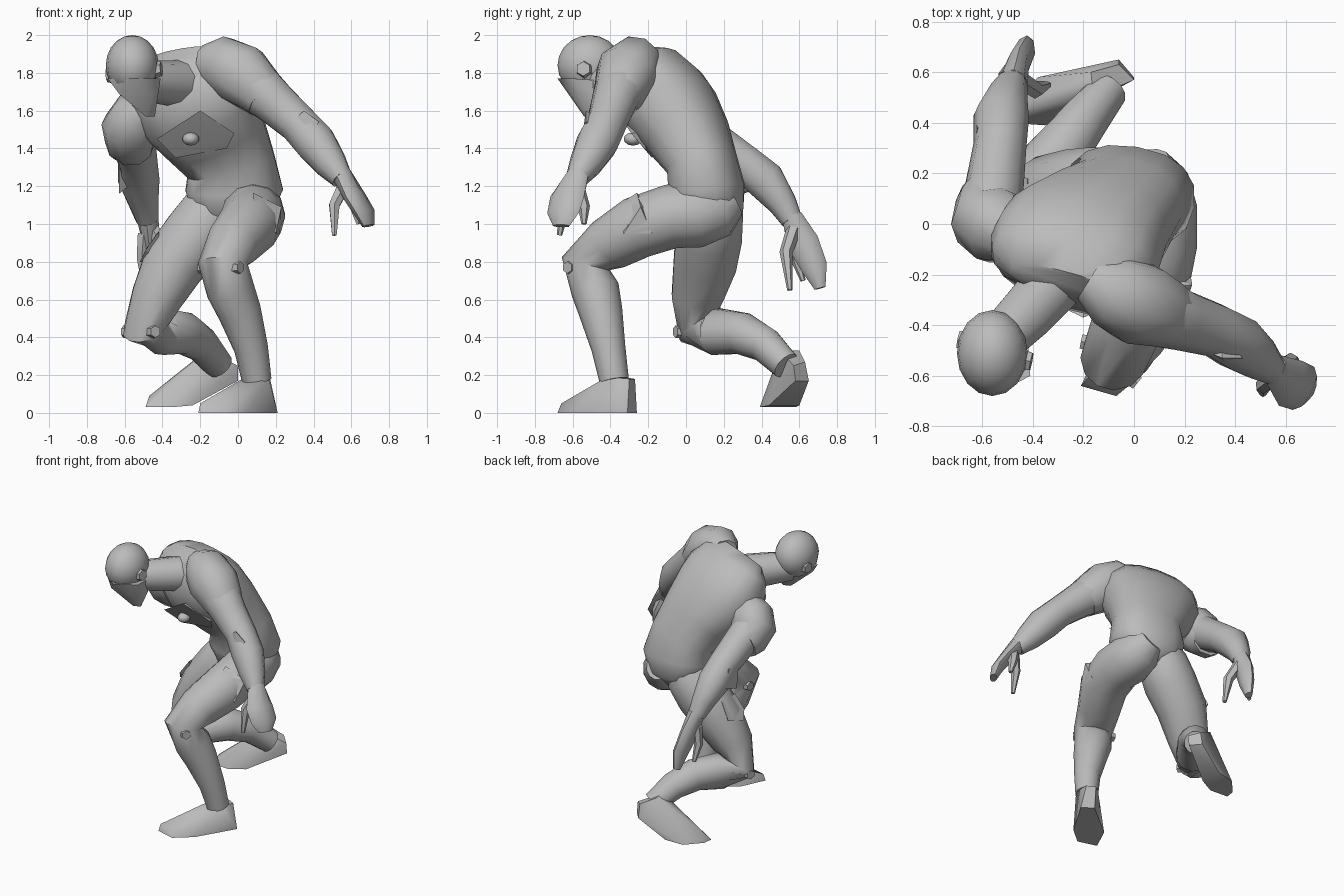
import bpy, bmesh, math
from mathutils import Vector, Matrix

cube = bpy.data.objects.get("Cube")
if cube:
    bpy.data.objects.remove(cube)

clay = bpy.data.materials.new("clay grey")
clay.use_nodes = True
clay.diffuse_color = (.5, .5, .5, 1)
clay.node_tree.nodes["Principled BSDF"].inputs["Base Color"].default_value = clay.diffuse_color


def finish(name, bm, angle=50):
    """Turn a bmesh into a shaded object."""
    bmesh.ops.recalc_face_normals(bm, faces=bm.faces)
    mesh = bpy.data.meshes.new(name)
    bm.to_mesh(mesh)
    bm.free()
    mesh.materials.append(clay)
    obj = bpy.data.objects.new(name, mesh)
    bpy.context.collection.objects.link(obj)
    bpy.ops.object.select_all(action='DESELECT')
    obj.select_set(True)
    bpy.context.view_layer.objects.active = obj
    bpy.ops.object.shade_smooth_by_angle(angle=math.radians(angle))
    return obj


def loft(name, sections, side=(1, 0, 0), side_end=None, sides=10, power=1.0):
    """Skin rounded rings (x, y, z, width[, depth]) along a path; a low power squares them."""
    bm = bmesh.new()
    centres = [Vector(s[:3]) for s in sections]
    start, end = Vector(side), Vector(side_end or side)
    last = len(sections) - 1
    rings = []
    for i, s in enumerate(sections):
        before, after = centres[max(i - 1, 0)], centres[min(i + 1, last)]
        tangent = (centres[i] - before).normalized() + (after - centres[i]).normalized()
        tangent.normalize()
        across = start.lerp(end, i / last)
        across = (across - tangent * across.dot(tangent)).normalized()
        deep = tangent.cross(across)
        ring = []
        for k in range(sides):
            a = math.tau * k / sides
            u, v = (math.copysign(abs(t) ** power, t) for t in (math.cos(a), math.sin(a)))
            ring.append(bm.verts.new(centres[i] + across * s[3] * u + deep * s[-1] * v))
        rings.append(ring)
    for low, high in zip(rings, rings[1:]):
        for k in range(sides):
            n = (k + 1) % sides
            bm.faces.new((low[k], low[n], high[n], high[k]))
    bm.faces.new(rings[0])
    bm.faces.new(rings[-1])
    return finish(name, bm)


def hull(name, points, angle=30):
    """Wrap a few corner points in a convex solid."""
    bm = bmesh.new()
    for p in points:
        bm.verts.new(p)
    result = bmesh.ops.convex_hull(bm, input=bm.verts)
    bmesh.ops.delete(bm, geom=list(set(result["geom_interior"])), context='VERTS')
    return finish(name, bm, angle)


def ball(name, centre, scale, segments=16, rings=10):
    bm = bmesh.new()
    bmesh.ops.create_uvsphere(bm, u_segments=segments, v_segments=rings, radius=1,
                              matrix=Matrix.LocRotScale(Vector(centre), None, Vector(scale)))
    return finish(name, bm)


def stud(name, centre, axis, radius, depth):
    """Hexagonal button with a bevelled rim, facing along an axis."""
    turn = Vector(axis).to_track_quat('Z', 'Y').to_matrix().to_4x4()
    bm = bmesh.new()
    bmesh.ops.create_cone(bm, cap_ends=True, segments=6, radius1=radius, radius2=radius * .8,
                          depth=depth, matrix=Matrix.Translation(centre) @ turn)
    return finish(name, bm, 20)


# Torso: bent forward, with the shoulder line twisted and rolled
loft("torso", [(-.03, .13, .98, .09, .1), (-.03, .125, 1.06, .21, .18), (-.02, .11, 1.18, .262, .2),
               (-.04, .085, 1.32, .24, .185), (-.12, .01, 1.47, .28, .22),
               (-.21, -.08, 1.61, .335, .245), (-.25, -.14, 1.73, .335, .22),
               (-.28, -.18, 1.83, .295, .155), (-.3, -.23, 1.88, .2, .07)],
     side=(1, -.1, .1), side_end=(.79, -.46, .4), sides=16, power=.85)
hull("chest_plate", [(-.43, -.26, 1.45), (-.2, -.37, 1.6), (-.02, -.29, 1.48), (-.06, -.22, 1.4),
                     (-.33, -.18, 1.35), (-.2, -.05, 1.5)], 10)
ball("chest_stud", (-.25, -.28, 1.45), (.045, .05, .035), 8, 6)

# Head and neck
loft("neck", [(-.54, -.47, 1.76, .1), (-.42, -.35, 1.75, .115), (-.25, -.16, 1.74, .13)],
     side=(0, 0, 1))
ball("cranium", (-.56, -.51, 1.84), (.14, .17, .16))
hull("face", [(-.69, -.57, 1.77), (-.68, -.46, 1.76), (-.41, -.6, 1.77), (-.42, -.46, 1.76),
              (-.56, -.68, 1.77), (-.63, -.6, 1.69), (-.49, -.54, 1.57), (-.44, -.52, 1.57),
              (-.43, -.45, 1.66), (-.56, -.42, 1.7), (-.45, -.6, 1.67)], 45)
for label, place, way in (("left", (-.425, -.54, 1.82), 1), ("right", (-.675, -.46, 1.79), -1)):
    stud(label + "_ear_disc", place, (way, -.2 * way, .1 * way), .048, .04)

# Arms, shoulder pads and hands
loft("left_arm", [(-.1, -.27, 1.83, .13), (.05, -.33, 1.77, .15), (.19, -.38, 1.645, .122),
                  (.32, -.42, 1.53, .108), (.41, -.47, 1.43, .113), (.49, -.53, 1.32, .09),
                  (.55, -.58, 1.24, .06)], side=(0, 1, 0))
loft("left_shoulder_pad", [(-.17, -.21, 1.85, .1), (-.09, -.26, 1.85, .148),
                           (.02, -.315, 1.79, .168), (.11, -.35, 1.71, .14),
                           (.15, -.37, 1.67, .125)], side=(0, 1, 0), power=.9)
loft("right_arm", [(-.5, -.03, 1.58, .12), (-.57, .03, 1.5, .135), (-.55, .16, 1.42, .115),
                   (-.53, .31, 1.32, .105), (-.525, .42, 1.23, .11), (-.5, .51, 1.11, .08),
                   (-.48, .56, 1.02, .06)])
loft("right_shoulder_pad", [(-.46, -.06, 1.62, .1), (-.53, -.02, 1.57, .145),
                            (-.575, .02, 1.5, .152), (-.57, .08, 1.44, .135),
                            (-.56, .13, 1.42, .12)], power=.9)
hull("left_elbow_plate", [(.27, -.5, 1.53), (.35, -.53, 1.6), (.43, -.53, 1.54),
                          (.36, -.55, 1.46), (.33, -.42, 1.52)], 10)
hull("right_elbow_plate", [(-.63, .28, 1.3), (-.62, .38, 1.34), (-.63, .42, 1.2),
                           (-.63, .3, 1.16), (-.52, .38, 1.25)], 10)

loft("left_fingers", [(.55, -.57, 1.26, .06, .055), (.62, -.63, 1.14, .1, .045),
                      (.67, -.65, 1.06, .095, .04), (.69, -.66, .99, .05, .025)],
     side=(.5, .85, -.1), sides=8)
loft("left_thumb", [(.56, -.6, 1.2, .04), (.51, -.64, 1.1, .032), (.51, -.67, .94, .014)],
     side=(0, 1, 0), sides=6)
loft("left_inner_finger", [(.59, -.57, 1.17, .04), (.62, -.54, 1.09, .032), (.64, -.54, 1, .014)],
     side=(0, 1, 0), sides=6)
loft("right_fingers", [(-.48, .56, 1.04, .055, .06), (-.46, .62, .9, .085, .045),
                       (-.43, .68, .77, .07, .04), (-.42, .71, .66, .03, .025)],
     side=(.1, .9, .4), sides=8)
loft("right_thumb", [(-.45, .57, .97, .04), (-.39, .53, .85, .035), (-.34, .55, .65, .014)],
     side=(0, 1, 0), sides=6)
loft("right_inner_finger", [(-.5, .58, .95, .035), (-.51, .58, .82, .03), (-.5, .62, .7, .014)],
     side=(0, 1, 0), sides=6)

# Legs, one planted and one trailing
loft("left_leg", [(.05, .25, 1.12, .09), (.065, .18, 1.08, .15), (.075, .06, 1.05, .175),
                  (.08, -.08, 1.04, .17), (.05, -.26, .98, .165),
                  (-.03, -.41, .89, .145), (-.08, -.53, .79, .132), (-.04, -.48, .65, .128),
                  (.01, -.45, .53, .115), (.07, -.41, .34, .09), (.1, -.38, .17, .078)], sides=12)
loft("right_leg", [(-.06, .17, 1.2, .1), (-.13, .14, 1.07, .17), (-.22, .12, .94, .182),
                   (-.34, .1, .79, .172), (-.43, .06, .61, .14), (-.49, .07, .45, .125),
                   (-.4, .16, .43, .126), (-.28, .3, .42, .113), (-.19, .42, .36, .095),
                   (-.1, .53, .25, .078)], side=(1, .3, 0), sides=12)

# Feet: the planted one is flat, the trailing one has its heel raised
hull("left_foot", [(.21, -.31, 0), (.13, -.26, 0), (.05, -.58, 0), (-.13, -.47, 0),
                   (-.07, -.68, 0), (-.21, -.64, 0), (.17, -.3, .18), (.11, -.27, .18),
                   (.16, -.42, .19), (.04, -.33, .19), (.05, -.52, .11), (-.06, -.43, .11),
                   (-.09, -.66, .05), (-.2, -.63, .05)], 50)
hull("right_foot", [(-.49, .4, .03), (-.48, .47, .03), (-.38, .58, .03), (-.25, .6, .04),
                    (-.24, .44, .04), (-.35, .39, .03), (-.06, .65, .17), (0, .58, .17),
                    (-.06, .63, .27), (0, .57, .25), (-.17, .6, .33), (-.16, .5, .33),
                    (-.3, .5, .22), (-.47, .45, .09)], 50)

# Thigh guards and knee studs
hull("left_thigh_guard", [(.08, -.26, 1.165), (.08, -.33, 1.12), (.2, -.33, .95),
                          (.22, -.18, .95), (.23, -.24, 1.09), (.1, -.2, 1.1)], 20)
hull("right_thigh_guard", [(-.42, .02, .96), (-.42, .18, .96), (-.49, .2, .84),
                           (-.52, .06, .8), (-.49, .01, .86), (-.4, .1, .8)], 20)
for label, place, axis in (("left_knee_outer", (-.01, -.61, .77), (1, -.8, 0)),
                           ("left_knee_inner", (-.18, -.47, .77), (-1, .2, 0)),
                           ("right_knee_outer", (-.58, .09, .43), (-1, .4, 0)),
                           ("right_knee_inner", (-.45, -.03, .43), (.5, -1, 0))):
    stud(label + "_stud", place, axis, .04, .06)
